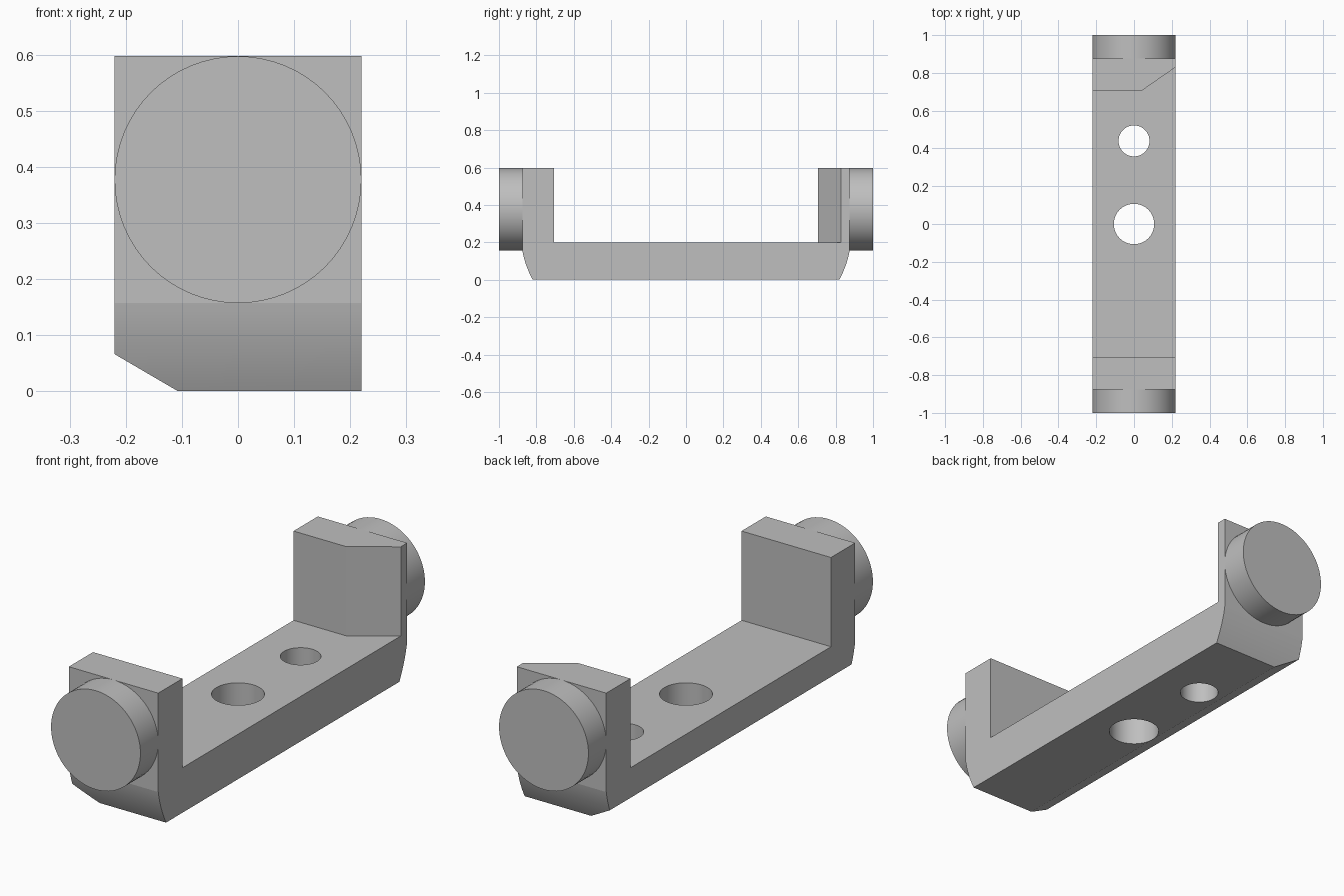
import bpy, bmesh, math
from mathutils import Vector

default_cube = bpy.data.objects.get("Cube")
if default_cube:
    bpy.data.objects.remove(default_cube, do_unlink=True)

HALF_W, HEIGHT, FLOOR = 0.22, 0.597, 0.2
WALL_OUT, WALL_IN, BASE_END = 0.875, 0.705, 0.82
DISC_R = HALF_W
DISC_Z = HEIGHT - DISC_R
CURVE_TOP = DISC_Z - DISC_R

grey = bpy.data.materials.new("light grey")
grey.use_nodes = True
colour = (0.52, 0.52, 0.52, 1)
grey.diffuse_color = colour
grey.node_tree.nodes["Principled BSDF"].inputs["Base Color"].default_value = colour


def extrude(name, points, direction):
    """Solid made by sweeping a closed outline along a direction."""
    bm = bmesh.new()
    face = bm.faces.new([bm.verts.new(p) for p in points])
    swept = bmesh.ops.extrude_face_region(bm, geom=[face])["geom"]
    verts = [v for v in swept if isinstance(v, bmesh.types.BMVert)]
    bmesh.ops.translate(bm, verts=verts, vec=direction)
    bmesh.ops.recalc_face_normals(bm, faces=bm.faces)
    mesh = bpy.data.meshes.new(name)
    bm.to_mesh(mesh)
    bm.free()
    obj = bpy.data.objects.new(name, mesh)
    bpy.context.collection.objects.link(obj)
    mesh.materials.append(grey)
    return obj


def circle(radius, centre, u, v, sides=64):
    angles = [math.tau * i / sides for i in range(sides)]
    return [Vector(centre) + radius * (math.cos(a) * Vector(u) + math.sin(a) * Vector(v))
            for a in angles]


def cut(target, cutter):
    mod = target.modifiers.new(cutter.name, "BOOLEAN")
    mod.operation = "DIFFERENCE"
    mod.solver = "EXACT"
    mod.object = cutter
    bpy.context.view_layer.objects.active = target
    bpy.ops.object.modifier_apply(modifier=mod.name)
    bpy.data.objects.remove(cutter, do_unlink=True)


def smooth(obj):
    bpy.ops.object.select_all(action="DESELECT")
    obj.select_set(True)
    bpy.context.view_layer.objects.active = obj
    bpy.ops.object.shade_smooth_by_angle(angle=math.radians(8))


# Shallow bulging curve at the foot of each end wall
steps, bulge = 10, 0.007
foot = []
for i in range(steps + 1):
    t = i / steps
    y = BASE_END + (WALL_OUT - BASE_END) * t + bulge * 4 * t * (1 - t)
    foot.append((y, CURVE_TOP * t))

# U-shaped bracket swept across its width
half = foot + [(WALL_OUT, HEIGHT), (WALL_IN, HEIGHT), (WALL_IN, FLOOR)]
outline = half + [(-y, z) for y, z in reversed(half)]
bracket = extrude("bracket", [(-HALF_W, y, z) for y, z in outline], (2 * HALF_W, 0, 0))

# Long bevel under the right edge
cut(bracket, extrude("edge_bevel", [(-0.278, -1, 0.1), (-0.278, -1, -0.1),
                                    (0.064, -1, -0.1)], (0, 2, 0)))

# Angled corner on the inside of the back wall
corner = [(0.04, WALL_IN), (0.04 + 0.18 * 1.2, WALL_IN + 0.125 * 1.2),
          (0.26, WALL_IN - 0.05), (0.04, WALL_IN - 0.05)]
cut(bracket, extrude("wall_corner", [(x, y, FLOOR) for x, y in corner], (0, 0, 1)))

# Two holes through the base
for name, y, radius in (("centre_hole", 0, 0.107), ("back_hole", 0.44, 0.082)):
    cut(bracket, extrude(name, circle(radius, (0, y, -0.1), (1, 0, 0), (0, 1, 0)), (0, 0, 0.5)))
smooth(bracket)

# Round end discs, sunk slightly into the walls
for name, side in (("front_disc", -1), ("back_disc", 1)):
    ring = circle(DISC_R, (0, side * (WALL_OUT - 0.01), DISC_Z), (1, 0, 0), (0, 0, 1))
    smooth(extrude(name, ring, (0, side * (1 - WALL_OUT + 0.01), 0)))
